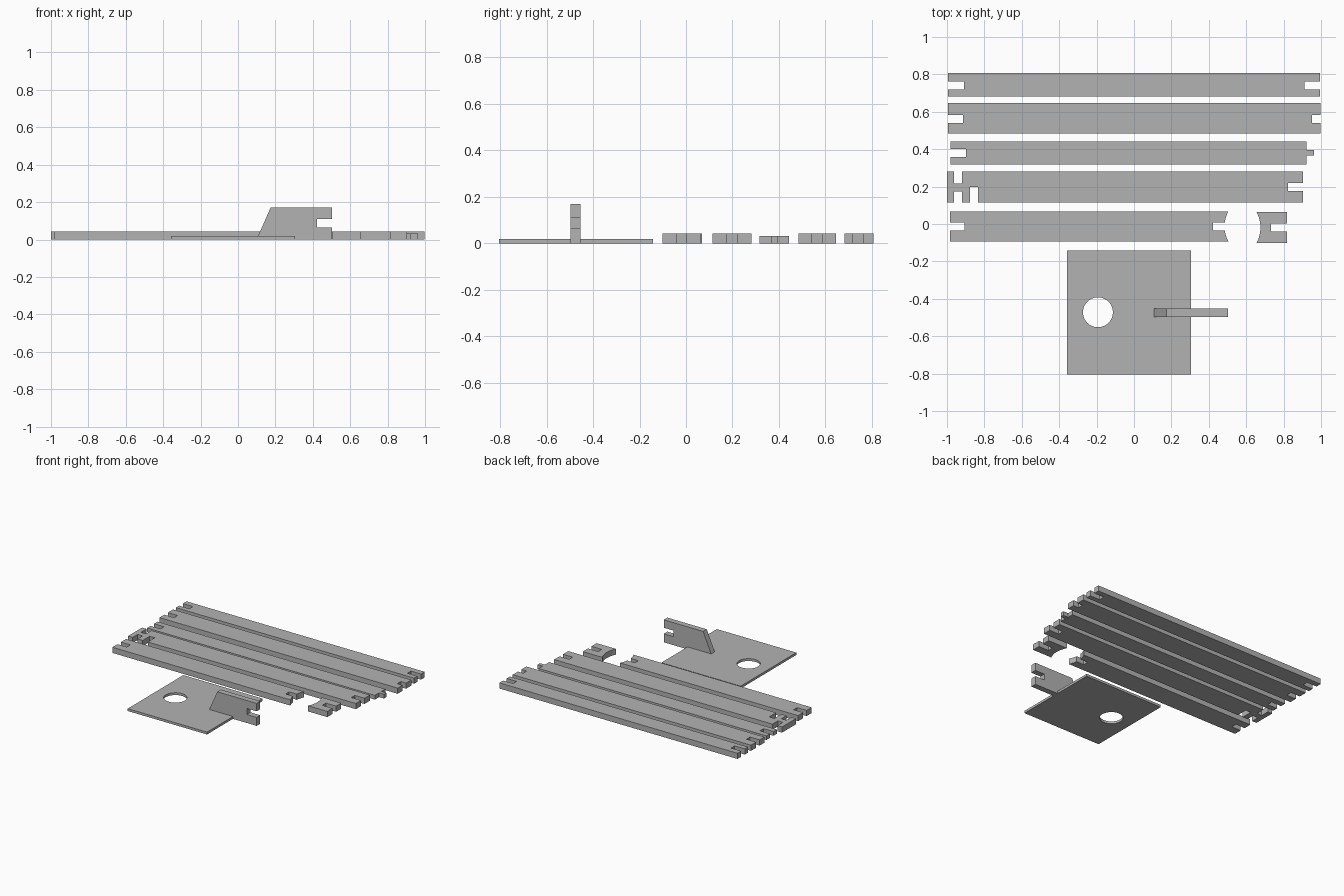
import bpy
import bmesh
import math
from mathutils import Matrix

if "Cube" in bpy.data.objects:
    bpy.data.objects.remove(bpy.data.objects["Cube"])

grey = bpy.data.materials.new("plain grey")
grey.diffuse_color = (0.45, 0.45, 0.45, 1)
grey.use_nodes = True
grey.node_tree.nodes["Principled BSDF"].inputs["Base Color"].default_value = grey.diffuse_color

T = 0.043  # board thickness


def extrude(name, outline, depth, matrix=None):
    """Solid made by raising a flat outline along z."""
    bm = bmesh.new()
    face = bm.faces.new([bm.verts.new((x, y, 0)) for x, y in outline])
    top = bmesh.ops.extrude_face_region(bm, geom=[face])["geom"]
    moved = [g for g in top if isinstance(g, bmesh.types.BMVert)]
    bmesh.ops.translate(bm, verts=moved, vec=(0, 0, depth))
    if matrix:
        bmesh.ops.transform(bm, matrix=matrix, verts=bm.verts)
    bmesh.ops.recalc_face_normals(bm, faces=bm.faces)
    mesh = bpy.data.meshes.new(name)
    bm.to_mesh(mesh)
    bm.free()
    mesh.materials.append(grey)
    obj = bpy.data.objects.new(name, mesh)
    bpy.context.collection.objects.link(obj)
    return obj


def notched_end(x, y0, y1, n0, n1, depth):
    """End edge from y0 to y1, stepping to x + depth between n0 and n1."""
    return [(x, y0), (x, n0), (x + depth, n0), (x + depth, n1), (x, n1), (x, y1)]


def board(name, left, right, height=T):
    return extrude(name, right + left[::-1], height)


def hollow_x(y, yc, half, x_corner, sagitta):
    """x of a hollow arc that bites to the left by sagitta at its middle."""
    r = (half * half + sagitta * sagitta) / (2 * sagitta)
    return x_corner - sagitta + r - math.sqrt(r * r - (y - yc) ** 2)


# Long boards with end notches
board("back_board",
      notched_end(-0.995, 0.681, 0.806, 0.719, 0.762, 0.085),
      notched_end(0.995, 0.681, 0.806, 0.719, 0.762, -0.083))
board("wide_board",
      notched_end(-0.995, 0.484, 0.646, 0.541, 0.584, 0.081),
      notched_end(0.996, 0.484, 0.646, 0.541, 0.584, -0.044))

# Thinner board with a small tongue on its right end
board("tongue_board",
      notched_end(-0.981, 0.317, 0.442, 0.357, 0.4, 0.083),
      notched_end(0.922, 0.317, 0.442, 0.367, 0.395, 0.041), 0.032)

# Board with cross slots near its left end
slots = [(-1, 0.282), (-1, 0.115), (-0.962, 0.115), (-0.962, 0.175),
         (-0.92, 0.175), (-0.92, 0.115), (-0.877, 0.115), (-0.877, 0.199),
         (-0.834, 0.199), (-0.834, 0.115)]
upper = [(-0.92, 0.282), (-0.92, 0.217), (-0.962, 0.217), (-0.962, 0.282)]
extrude("slotted_board",
        slots + notched_end(0.904, 0.115, 0.282, 0.177, 0.219, -0.081) + upper, T)

# Board with a hollow, notched right end
yc, half = -0.013, 0.081
ys = [yc - half + i * 0.01 for i in range(6)] + [-0.034]
lower = [(hollow_x(y, yc, half, 0.505, 0.021), y) for y in ys]
higher = [(x, 2 * yc - y) for x, y in reversed(lower)]
board("hollow_board",
      notched_end(-0.984, yc - half, yc + half, -0.034, 0.008, 0.079),
      lower + [(0.422, -0.034), (0.422, 0.008)] + higher)

# Short end block with a hollow left side
yc, half = -0.019, 0.083
ys = [yc + half * (i / 8 - 1) for i in range(17)]
hollow = [(1.33 - hollow_x(y, yc, half, 0.675, 0.021), y) for y in ys]
board("end_block", hollow,
      notched_end(0.818, yc - half, yc + half, -0.04, 0.003, -0.085))

# Thin square plate with a round hole: two halves of one outline bridged in a ring
bm = bmesh.new()
cx, cy, r, n = -0.193, -0.472, 0.08, 48
x0, x1, y0, y1 = -0.358, 0.305, -0.805, -0.142
ring = [(cx + r * math.cos(2 * math.pi * i / n),
         cy + r * math.sin(2 * math.pi * i / n)) for i in range(n)]
edges = []
for loop in (ring, [(x0, y0), (x1, y0), (x1, y1), (x0, y1)]):
    vs = [bm.verts.new((x, y, 0)) for x, y in loop]
    edges += [bm.edges.new((vs[i - 1], vs[i])) for i in range(len(vs))]
bmesh.ops.triangle_fill(bm, edges=edges, use_beauty=True)
up = bmesh.ops.extrude_face_region(bm, geom=bm.faces[:])["geom"]
bmesh.ops.translate(bm, verts=[g for g in up if isinstance(g, bmesh.types.BMVert)],
                    vec=(0, 0, 0.018))
bmesh.ops.recalc_face_normals(bm, faces=bm.faces)
bmesh.ops.dissolve_limit(bm, angle_limit=0.01, verts=bm.verts, edges=bm.edges)
mesh = bpy.data.meshes.new("base_plate")
bm.to_mesh(mesh)
bm.free()
mesh.materials.append(grey)
bpy.context.collection.objects.link(bpy.data.objects.new("base_plate", mesh))

# Upright bracket with a sloped edge and a notch
profile = [(0.099, 0), (0.503, 0), (0.503, 0.064), (0.422, 0.064),
           (0.422, 0.11), (0.503, 0.11), (0.503, 0.17), (0.174, 0.17)]
extrude("upright_bracket", profile, 0.043,
        Matrix.Translation((0, -0.453, 0)) @ Matrix.Rotation(math.pi / 2, 4, "X"))
